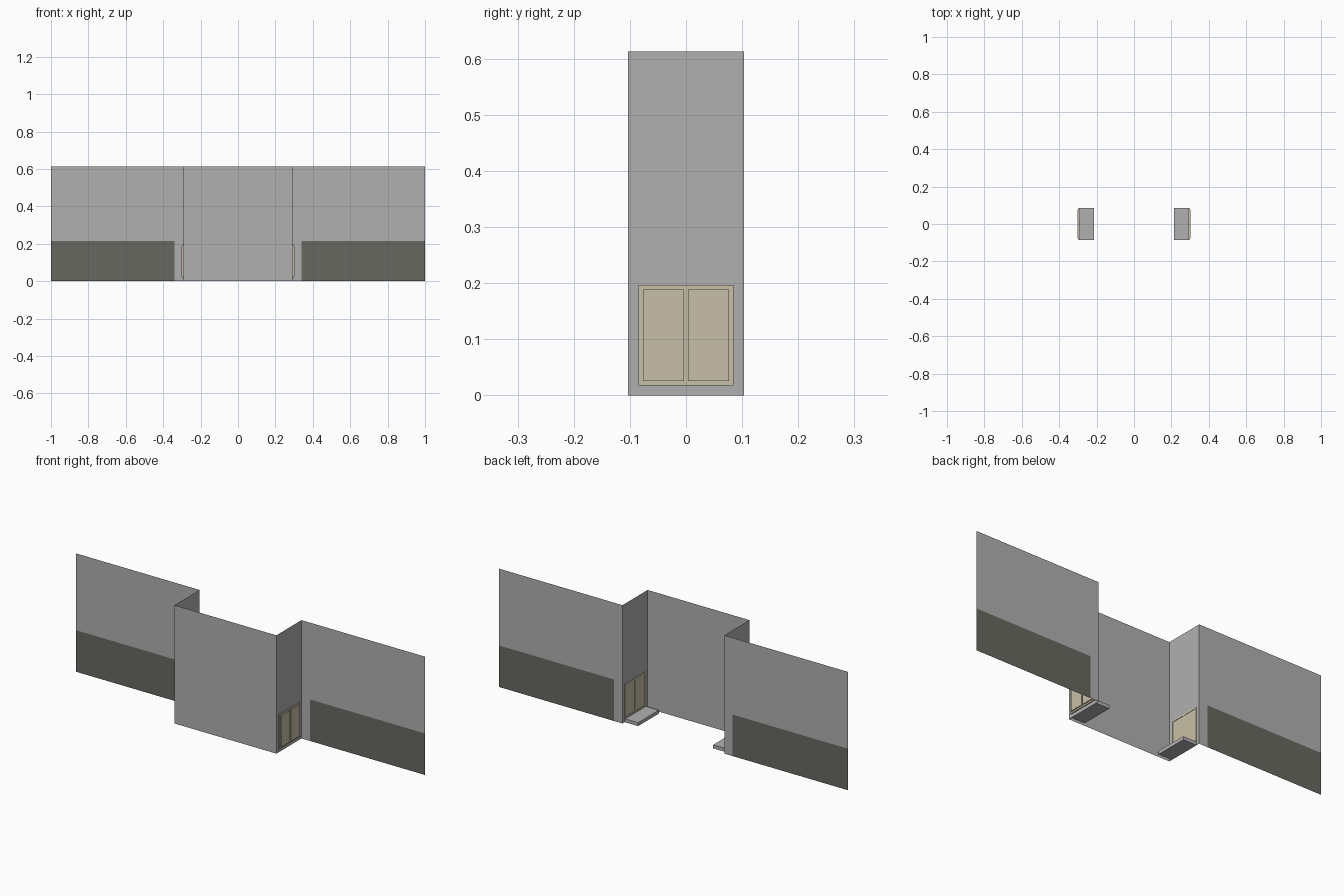
import bpy

if "Cube" in bpy.data.objects:
    bpy.data.objects.remove(bpy.data.objects["Cube"])

W, D, H = 0.292, 0.103, 0.613      # bay half width, half depth, wall height
OY, OZ = 0.085, 0.197              # door opening half width and top
SILL = 0.018
BX, BZ = 0.34, 0.215               # dark base start and height


def mat(name, c):
    m = bpy.data.materials.new(name)
    m.diffuse_color = (*c, 1)
    m.use_nodes = True
    m.node_tree.nodes["Principled BSDF"].inputs["Base Color"].default_value = m.diffuse_color
    return m


grey = mat("wall grey", (0.434, 0.434, 0.434))
dark = mat("base dark grey", (0.138, 0.138, 0.12))
tan = mat("door tan", (0.578, 0.521, 0.392))


def mesh(name, verts, faces, mats, idx=None):
    me = bpy.data.meshes.new(name)
    me.from_pydata(verts, [], faces)
    for m in mats:
        me.materials.append(m)
    for i, p in enumerate(me.polygons):
        p.material_index = idx[i] if idx else 0
    ob = bpy.data.objects.new(name, me)
    bpy.context.collection.objects.link(ob)
    return ob


def box(name, x, y, z, m):
    v = [(a, b, c) for a in sorted(x) for b in y for c in z]
    f = [(0, 1, 3, 2), (4, 6, 7, 5), (0, 4, 5, 1),
         (2, 3, 7, 6), (0, 2, 6, 4), (1, 5, 7, 3)]
    return mesh(name, v, f, [m])


# Projecting centre wall
mesh("centre_wall", [(-W, -D, 0), (W, -D, 0), (W, -D, H), (-W, -D, H)],
     [(0, 1, 2, 3)], [grey])

for s, side in ((1, "right"), (-1, "left")):
    def order(f):
        return f if s > 0 else f[::-1]

    # Rear wing: L-shaped plain wall plus dark base panel
    pts = [(W, 0), (BX, 0), (BX, BZ), (1, BZ), (1, H), (W, H), (1, 0)]
    mesh(side + "_wing_wall", [(s * x, D, z) for x, z in pts],
         [order((0, 1, 2, 3, 4, 5)), order((1, 6, 3, 2))],
         [grey, dark], [0, 1])

    # Return wall with a doorway
    pts = [(-D, 0), (-OY, 0), (-OY, OZ), (OY, OZ), (OY, 0), (D, 0), (D, H), (-D, H)]
    mesh(side + "_return_wall", [(s * W, y, z) for y, z in pts],
         [order(tuple(range(8)))], [grey])

    # Floor slab inside the doorway
    box(side + "_door_slab", (s * 0.215, s * W), (-OY, OY), (0, SILL), grey)

    # Door frame and two raised leaves
    fx = (s * 0.289, s * 0.297)
    t = 0.008
    box(side + "_frame_top", fx, (-OY, OY), (OZ - t, OZ), tan)
    box(side + "_frame_bottom", fx, (-OY, OY), (SILL, SILL + t), tan)
    for n, y in (("front", -OY), ("middle", -t / 2), ("back", OY - t)):
        box(f"{side}_frame_{n}", fx, (y, y + t), (SILL + t, OZ - t), tan)
    for n, y in (("front", (-OY + t, -t / 2)), ("back", (t / 2, OY - t))):
        box(f"{side}_door_leaf_{n}", (s * 0.291, s * 0.302), y,
            (SILL + t, OZ - t), tan)
